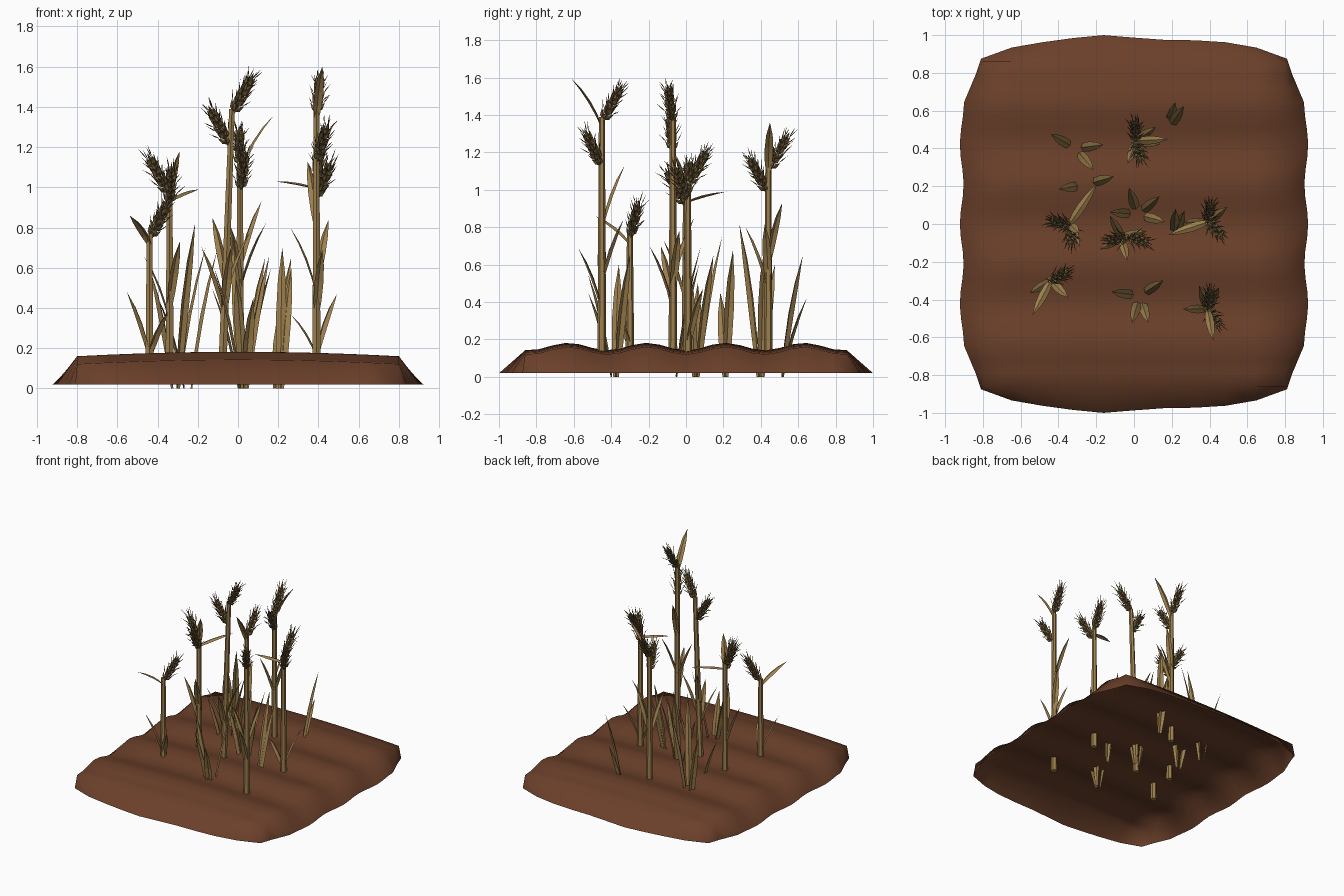
import bpy, bmesh, math, random
from mathutils import Vector as V

if "Cube" in bpy.data.objects:
    bpy.data.objects.remove(bpy.data.objects["Cube"])

random.seed(4)


def material(name, rgb):
    m = bpy.data.materials.new(name)
    m.diffuse_color = (*rgb, 1)
    m.use_nodes = True
    m.node_tree.nodes["Principled BSDF"].inputs["Base Color"].default_value = m.diffuse_color
    return m


SOIL = material("soil brown", (0.147, 0.051, 0.023))
STRAW = material("straw", (0.34, 0.215, 0.075))
GRAIN = material("dark grain", (0.17, 0.112, 0.042))


def finish(bm, name, mat, smooth=False):
    me = bpy.data.meshes.new(name)
    for f in bm.faces:
        f.smooth = smooth
    bm.to_mesh(me)
    bm.free()
    me.materials.append(mat)
    bpy.context.collection.objects.link(bpy.data.objects.new(name, me))


def polar(deg, reach, rise):
    """Offset along a compass angle seen from above."""
    a = math.radians(deg)
    return V((reach * math.cos(a), reach * math.sin(a), rise))


def frame(d):
    """Two unit vectors square to d."""
    d = d.normalized()
    a = d.cross(V((0, 0, 1)) if abs(d.z) < 0.9 else V((1, 0, 0))).normalized()
    return a, d.cross(a)


def tube(bm, p0, p1, r0, r1, n=6):
    a, b = frame(p1 - p0)
    rings = []
    for p, r in ((p0, r0), (p1, r1)):
        angles = [2 * math.pi * i / n for i in range(n)]
        rings.append([bm.verts.new(p + r * (a * math.cos(t) + b * math.sin(t))) for t in angles])
    lo, hi = rings
    for i in range(n):
        bm.faces.new((lo[i], lo[(i + 1) % n], hi[(i + 1) % n], hi[i]))
    bm.faces.new(lo[::-1])
    bm.faces.new(hi)


def leaf(bm, root, tip, w=0.046):
    """Folded blade that rises from the root and bends to the tip."""
    d = tip - root
    side = V((-d.y, d.x, 0)).normalized()
    ctrl = root + V((d.x * 0.35, d.y * 0.35, d.z * 0.55))
    fold = d.cross(side).normalized()
    rows = []
    for i, k in enumerate((0.45, 0.9, 1, 0.75)):
        t = i / 4
        p = root * (1 - t) ** 2 + ctrl * 2 * t * (1 - t) + tip * t * t
        h = side * w * k / 2
        rows.append([bm.verts.new(q) for q in (p - h, p + fold * w * k * 0.22, p + h)])
    for lo, hi in zip(rows, rows[1:]):
        for i in (0, 1):
            bm.faces.new((lo[i], lo[i + 1], hi[i + 1], hi[i]))
    end = bm.verts.new(tip)
    for i in (0, 1):
        bm.faces.new((rows[-1][i], rows[-1][i + 1], end))


def kernel(bm, p, d, length, r):
    """Four-sided spindle."""
    a, b = frame(d)
    d = d.normalized()
    mid = [bm.verts.new(p + d * length * 0.4 + q * r) for q in (a, b, -a, -b)]
    lo, hi = bm.verts.new(p), bm.verts.new(p + d * length)
    for i in range(4):
        j = (i + 1) % 4
        bm.faces.new((mid[i], mid[j], hi))
        bm.faces.new((mid[j], mid[i], lo))


def ear(bm, base, ax):
    """Rows of kernels around an axis, each with a thin awn."""
    a, b = frame(ax)
    u = ax.normalized()
    tip = base + ax
    tube(bm, base, tip, 0.012, 0.005, 5)
    for row in range(6):
        p = base + ax * (0.1 + 0.15 * row)
        for k in range(4):
            t = math.pi / 2 * (k + 0.5 * (row % 2))
            out = a * math.cos(t) + b * math.sin(t)
            d = (u + out * (0.62 - 0.06 * row)).normalized()
            kernel(bm, p + out * 0.006, d, 0.058, 0.012)
            awn = d + 0.2 * V([random.uniform(-1, 1) for _ in range(3)])
            kernel(bm, p + d * 0.05, awn, random.uniform(0.05, 0.075), 0.0028)
    kernel(bm, tip - u * 0.02, u, 0.07, 0.011)


# Ploughed soil: furrowed open shell with a sloping skirt
def wave(y):
    return math.cos(2 * math.pi * y / 0.42)


def edge_y(x):
    return 0.975 - 0.1 * (x / 0.8) ** 4 + 0.025 * max(0, 1 - abs(x + 0.16) / 0.3)


def edge_x(y):
    return 0.912 + 0.01 * wave(y) if abs(y) < 0.63 else 0.91 - 0.42 * (abs(y) - 0.62)


NX, NY = 10, 24
xs = [-0.8 + 1.6 * i / NX for i in range(NX + 1)]
ys = [-0.86 + 1.72 * j / NY for j in range(NY + 1)]
bm = bmesh.new()
top = [[bm.verts.new((x, y, 0.162 - 0.02 * wave(y) - 0.022 * (x / 0.8) ** 2)) for y in ys] for x in xs]
for i in range(NX):
    for j in range(NY):
        bm.faces.new((top[i][j], top[i + 1][j], top[i + 1][j + 1], top[i][j + 1]))
loop = [(i, 0) for i in range(NX)] + [(NX, j) for j in range(NY)]
loop += [(NX - i, NY - j) for i, j in loop]
rim = []
for i, j in loop:
    x, y = xs[i], ys[j]
    if j in (0, NY):
        x, y = x * 1.012, math.copysign(edge_y(x), y)
    else:
        x = math.copysign(edge_x(y), x)
    rim.append(bm.verts.new((x, y, 0.02)))
for k, (i, j) in enumerate(loop):
    n = (k + 1) % len(loop)
    p, q = loop[n]
    bm.faces.new((top[i][j], rim[k], rim[n], top[p][q]))
finish(bm, "soil_mound", SOIL, True)

# Stalks: x, y, height, lean in x, gap between ears, ear angles,
# upper leaves (angle, reach, rise), lower leaves (angle, tip height)
STALKS = [
    (0.01, 0.44, 1.13, 0, 0.12, (92, 285), [(3, 0.17, 0.29)], [(35, 0.93), (-8, 0.82), (250, 0.8)]),
    (-0.34, 0, 0.99, 0, 0.05, (170, -85), [(56, 0.26, 0.06), (-45, 0.07, 0.25)], [(180, 0.66), (-67, 0.73)]),
    (-0.08, -0.07, 1.39, 0.05, 0.16, (-15, 190), [], [(-75, 0.7), (15, 0.78), (120, 0.85), (210, 0.7)]),
    (0.39, -0.45, 1.39, 0, 0.24, (80, -57), [(-80, 0.17, 0.27)],
     [(110, 1.13), (62, 0.84), (-77, 0.69), (180, 0.8)]),
    (0.39, 0.01, 1.05, 0, 0.08, (80, -45), [(198, 0.22, 0.04)], [(38, 0.47), (180, 0.37)]),
    (-0.44, -0.3, 0.77, 0, 0, (27,), [(242, 0.21, 0.15)], [(210, 0.48), (-45, 0.38)]),
]
for n, (x, y, h, lean, gap, ears, upper, lower) in enumerate(STALKS, 1):
    lo, hi = V((x, y, 0.03)), V((x + lean, y, h))

    def at(z):
        return lo.lerp(hi, (z - lo.z) / (h - lo.z))

    bm = bmesh.new()
    tube(bm, lo, hi, 0.024, 0.016)
    finish(bm, f"stalk_{n}", STRAW)

    bm = bmesh.new()
    for deg, reach, rise in upper:
        leaf(bm, at(h - 0.06), at(h - 0.06) + polar(deg, reach, rise))
    for deg, z in lower:
        root = at(max(0.15, z - 0.34))
        leaf(bm, root, root + polar(deg, 0.13, z - root.z))
    finish(bm, f"stalk_leaves_{n}", STRAW)

    bm = bmesh.new()
    for i, deg in enumerate(ears):
        ear(bm, at(h - 0.03 - gap * i), polar(deg, 0.09, 0.165))
    finish(bm, f"ears_{n}", GRAIN)

# Leaf tufts growing straight from the soil: x, y, leaves (angle, tip height)
TUFTS = [
    (-0.31, 0.4, [(150, 0.6), (8, 0.7), (-50, 0.82)]),
    (-0.25, 0.21, [(190, 0.45), (16, 0.68)]),
    (0.02, 0.05, [(108, 0.75), (-15, 0.6), (175, 0.5), (40, 0.65)]),
    (0.03, -0.38, [(172, 0.6), (33, 0.66), (-106, 0.55), (-72, 0.45)]),
    (0.21, -0.07, [(86, 0.7), (68, 0.6)]),
    (0.18, 0.5, [(56, 0.65), (75, 0.42)]),
]
for n, (x, y, blades) in enumerate(TUFTS, 1):
    bm = bmesh.new()
    for deg, z in blades:
        root = V((x, y, 0)) + polar(deg, 0.02, 0)
        leaf(bm, root, root + polar(deg, 0.13, z), 0.052)
    finish(bm, f"leaf_tuft_{n}", STRAW)
